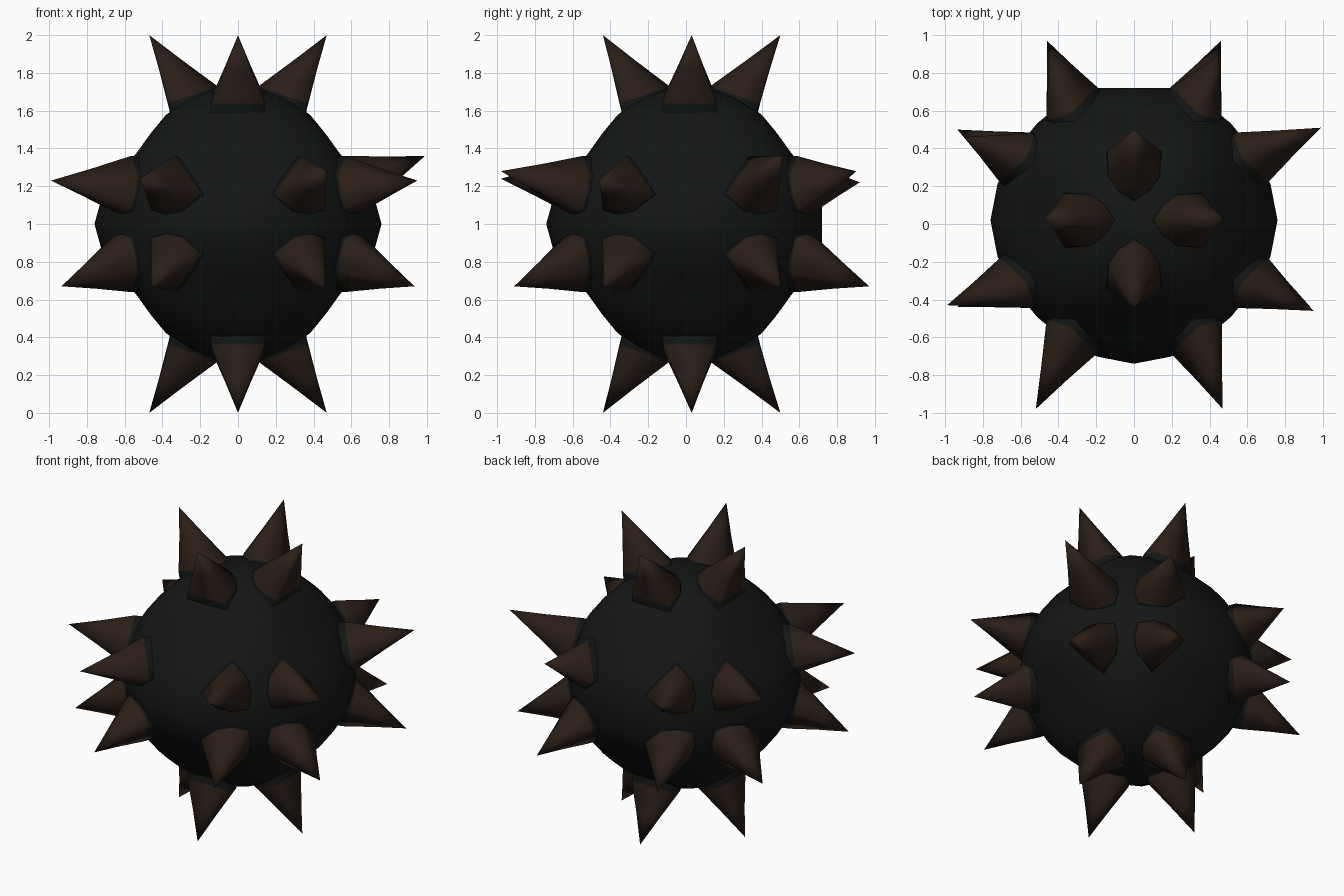
import bpy, bmesh, math
from mathutils import Vector

if "Cube" in bpy.data.objects:
    bpy.data.objects.remove(bpy.data.objects["Cube"])

CENTRE = Vector((0, 0.02, 1))
H = math.sqrt(0.5)
# Base outline radius by angle from the outward direction (blunt outside, pointed inside)
OUTLINE = (0.145, 0.2, 0.135, 0.115, 0.135, 0.115, 0.135, 0.2)


def material(name, color):
    m = bpy.data.materials.new(name)
    m.diffuse_color = color
    m.use_nodes = True
    m.node_tree.nodes["Principled BSDF"].inputs["Base Color"].default_value = m.diffuse_color
    return m


SHELL = material("dark_shell", (0.0065, 0.008, 0.007, 1))
HORN = material("brown_horn", (0.024, 0.0135, 0.0085, 1))


def add_object(name, bm, mats):
    bmesh.ops.recalc_face_normals(bm, faces=bm.faces)
    me = bpy.data.meshes.new(name)
    bm.to_mesh(me)
    bm.free()
    for m in mats:
        me.materials.append(m)
    for p in me.polygons:
        p.use_smooth = True
    ob = bpy.data.objects.new(name, me)
    bpy.context.collection.objects.link(ob)


def spike(name, axis, out, tip):
    """Horn on a dark collar, leaning from a cluster axis in direction out."""
    axis, out, tip = Vector(axis), Vector(out), Vector(tip)
    base = axis * 0.685 + out * 0.235
    n = base.normalized()
    side = n.cross(out).normalized()
    away = side.cross(n)

    def ring(scale, sink, toward=0.0):
        pts = []
        for k, r in enumerate(OUTLINE):
            a = k * math.pi / 4
            p = base + (away * math.cos(a) + side * math.sin(a)) * r * scale - n * sink
            pts.append(CENTRE + p.lerp(tip - CENTRE, toward))
        return pts

    bm = bmesh.new()
    rings = [[bm.verts.new(p) for p in pts] for pts in
             (ring(1.08, 0.13), ring(1, 0), ring(0.97, 0, 0.5))]
    top = bm.verts.new(tip)
    for k in range(8):
        j = (k + 1) % 8
        for i in range(2):
            f = bm.faces.new((rings[i][k], rings[i][j],
                              rings[i + 1][j], rings[i + 1][k]))
            f.material_index = i
        f = bm.faces.new((rings[2][k], rings[2][j], top))
        f.material_index = 1
    add_object(name, bm, (SHELL, HORN))


# Rounded body with eight shallow hollows between the spike clusters
bm = bmesh.new()
bmesh.ops.create_uvsphere(bm, u_segments=24, v_segments=16, radius=1)
for v in bm.verts:
    d = v.co.copy()
    a, b, c = (d.x + d.y) * H, (d.y - d.x) * H, d.z
    bulge = max(abs(d.x), abs(d.y)) ** 12
    v.co = CENTRE + d * (0.725 + 0.035 * bulge - 0.075 * 27 * (a * b * c) ** 2)
    v.co.y = min(v.co.y, 0.72)
add_object("body", bm, (SHELL,))

# Crowns of four spikes at the top and bottom
for label, s in (("top", 1), ("bottom", -1)):
    for k, (dx, dy) in enumerate(((1, 0), (0, 1), (-1, 0), (0, -1))):
        spike(f"{label}_spike_{k + 1}", (0, 0, s), (dx, dy, 0),
              (0.47 * dx, 0.03 + 0.47 * dy, 1 + s))

# Four diagonal clusters of four spikes, the upper ones a little uneven
upper = [(-0.99, -0.43, 1.23), (0.95, -0.46, 1.23), (0.99, 0.51, 1.36),
         (-0.90, 0.46, 1.22), (-0.52, -0.98, 1.24), (0.47, -0.98, 1.28),
         (0.45, 0.90, 1.28), (-0.45, 0.92, 1.22)]
lower = [(x, 0.03 + y, 0.67) for sx in (-1, 1) for sy in (-1, 1)
         for x, y in ((0.935 * sx, 0.47 * sy), (0.46 * sx, 0.94 * sy))]
for label, tips, up in (("upper", upper, H), ("lower", lower, -H)):
    for k, t in enumerate(tips):
        sx, sy = math.copysign(1, t[0]), math.copysign(1, t[1])
        w = 0.5 if abs(t[0]) > abs(t[1]) else -0.5
        spike(f"{label}_side_spike_{k + 1}", (H * sx, H * sy, 0),
              (w * sx, -w * sy, up), t)
